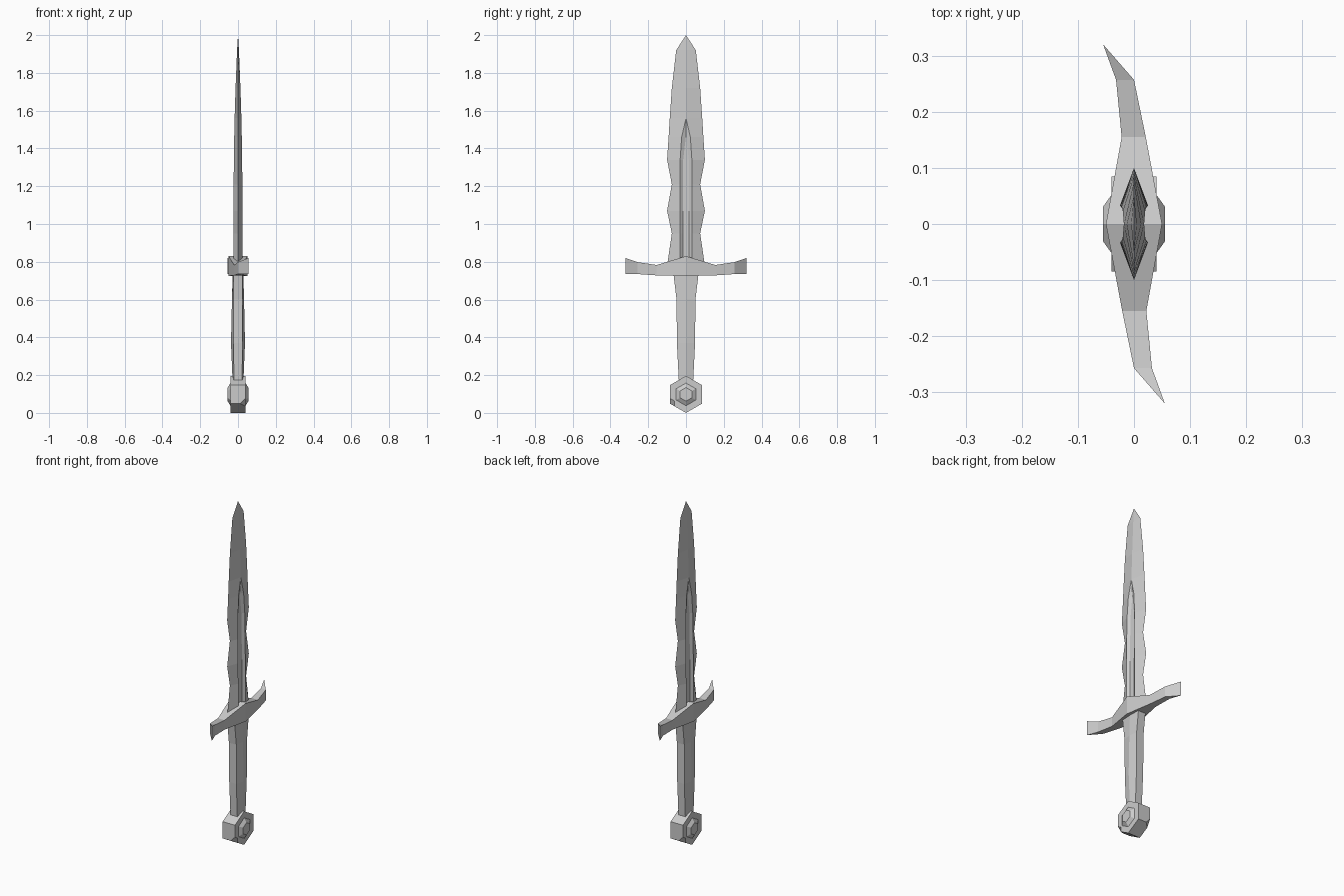
import bpy, bmesh, math

if "Cube" in bpy.data.objects:
    bpy.data.objects.remove(bpy.data.objects["Cube"])

steel = bpy.data.materials.new("grey_steel")
steel.use_nodes = True
steel.diffuse_color = (0.6, 0.6, 0.6, 1)
steel.node_tree.nodes["Principled BSDF"].inputs["Base Color"].default_value = (0.6, 0.6, 0.6, 1)


def loft(name, rings, chip=None):
    """Skin a list of equal closed rings and cap both ends."""
    bm = bmesh.new()
    loops = [[bm.verts.new(p) for p in ring] for ring in rings]
    n = len(loops[0])
    for a, b in zip(loops, loops[1:]):
        for i in range(n):
            j = (i + 1) % n
            bm.faces.new((a[i], a[j], b[j], b[i]))
    bm.faces.new(loops[0])
    bm.faces.new(loops[-1])
    bmesh.ops.remove_doubles(bm, verts=bm.verts[:], dist=0.0005)
    if chip:
        corners = [v for v in bm.verts if chip(v.co)]
        bmesh.ops.bevel(bm, geom=corners, offset=0.028, segments=1,
                        affect='VERTICES', profile=0.5)
    bmesh.ops.recalc_face_normals(bm, faces=bm.faces[:])
    mesh = bpy.data.meshes.new(name)
    bm.to_mesh(mesh)
    bm.free()
    mesh.materials.append(steel)
    obj = bpy.data.objects.new(name, mesh)
    bpy.context.collection.objects.link(obj)
    return obj


# Blade: height, edge, groove lip (width, depth), groove floor (width, depth)
blade = [
    (0.78, 0.100, 0.033, 0.025, 0.017, 0.013),
    (0.95, 0.075, 0.033, 0.025, 0.017, 0.013),
    (1.07, 0.100, 0.033, 0.024, 0.017, 0.013),
    (1.21, 0.075, 0.033, 0.023, 0.017, 0.012),
    (1.34, 0.100, 0.031, 0.022, 0.015, 0.011),
    (1.46, 0.092, 0.023, 0.020, 0.001, 0.011),
    (1.56, 0.086, 0.000, 0.018, 0.000, 0.018),
    (1.72, 0.075, 0.000, 0.013, 0.000, 0.013),
    (1.92, 0.052, 0.000, 0.005, 0.000, 0.005),
    (2.00, 0.000, 0.000, 0.000, 0.000, 0.000),
]


def blade_ring(z, w, lip, lx, floor, fx):
    half = [(0, w), (lx, lip), (fx, floor), (fx, -floor), (lx, -lip)]
    return [(s * x, s * y, z) for s in (1, -1) for x, y in half]


loft("blade", [blade_ring(*row) for row in blade])

# Crossguard: swept S shape, y, left x, right x, bottom, top
arm = [
    (0.320, -0.055, -0.055, 0.735, 0.820),
    (0.257, -0.032, 0.000, 0.735, 0.798),
    (0.155, -0.022, 0.021, 0.728, 0.783),
]
guard = arm + [(0, -0.050, 0.050, 0.725, 0.830)]
guard += [(-y, -r, -l, b, t) for y, l, r, b, t in reversed(arm)]
loft("crossguard", [[(l, y, b), (r, y, b), (r, y, t), (l, y, t)]
                    for y, l, r, b, t in guard])

# Grip: six sided, height, half width, flat edge, side ridge
grip = [
    (0.15, 0.037, 0.022, 0.028),
    (0.37, 0.048, 0.023, 0.037),
    (0.60, 0.050, 0.024, 0.032),
    (0.75, 0.068, 0.024, 0.028),
]
loft("grip", [[(f, w, z), (-f, w, z), (-r, 0, z), (-f, -w, z), (f, -w, z), (r, 0, z)]
              for z, w, f, r in grip])

# Pommel: hexagonal drum with a raised boss on each side and two chipped corners
def hexagon(x, radius):
    return [(x, radius * math.sin(i * math.pi / 3),
             0.1 + radius * math.cos(i * math.pi / 3)) for i in range(6)]


sides = [(0.055, 0.036), (0.040, 0.060), (0.040, 0.098)]
drum = [(-x, r) for x, r in sides] + sides[::-1]
loft("pommel", [hexagon(x, r) for x, r in drum],
     chip=lambda c: c.x * c.y < -0.003 and c.z < 0.08)

# Rest on the ground
for obj in bpy.context.collection.objects:
    if obj.name in ("pommel",):
        obj.location.z = -0.002
